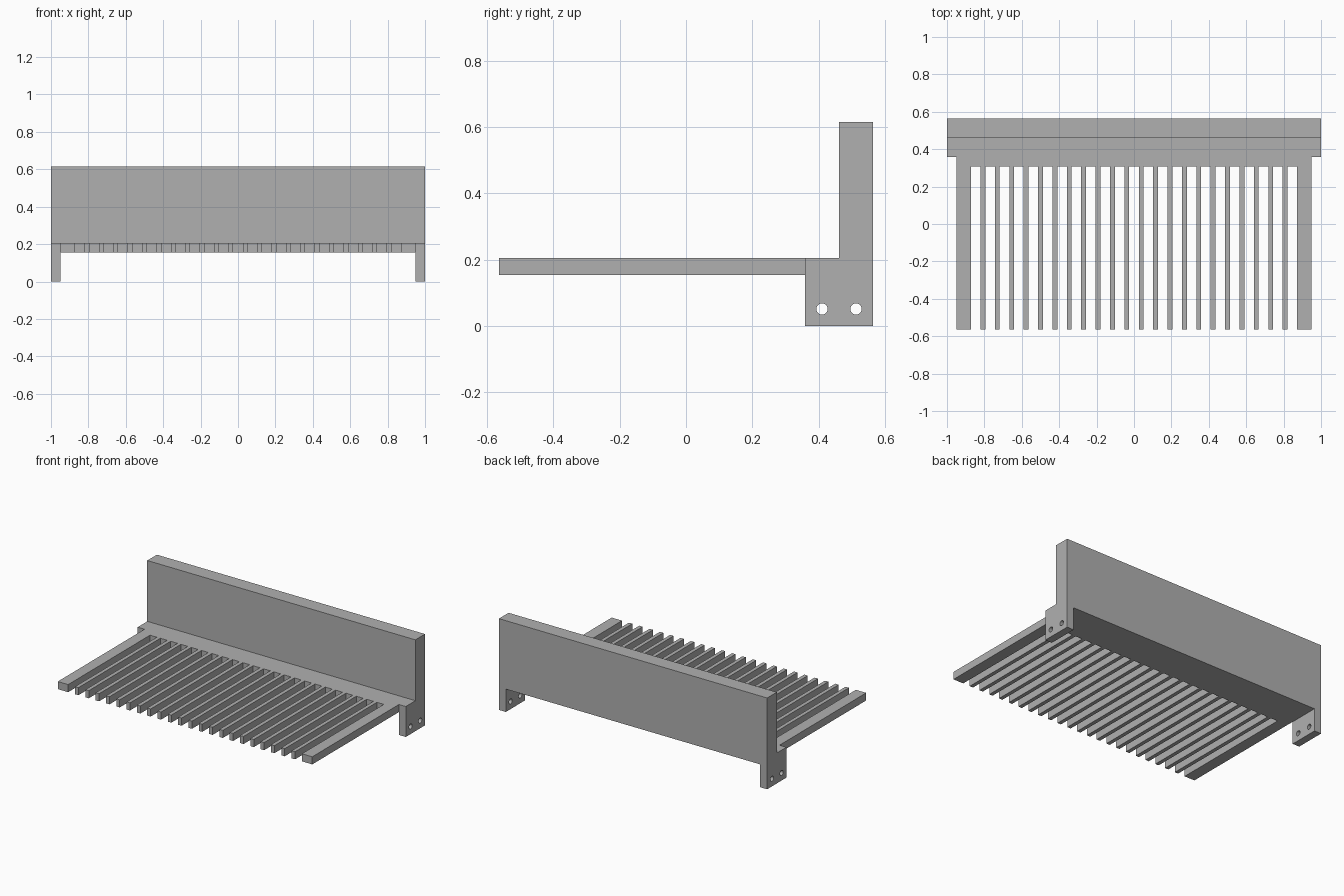
import bpy
import bmesh
from math import pi
from mathutils import Matrix

if "Cube" in bpy.data.objects:
    bpy.data.objects.remove(bpy.data.objects["Cube"], do_unlink=True)

# Everything sits on a regular module
U = 2 / 78
BACK = 22 * U
FRONT = -BACK
LEDGE = BACK - 8 * U      # front of the end brackets
WALL = BACK - 4 * U       # front of the upright wall
ROOT = BACK - 10 * U      # where the slots end
LOW, HIGH, TOP = 6 * U, 8 * U, 24 * U
INNER = 1 - 2 * U         # inside faces of the brackets
TINES = 22

grey = bpy.data.materials.new("mid grey")
grey.use_nodes = True
colour = (0.434, 0.434, 0.434, 1)
grey.diffuse_color = colour
grey.node_tree.nodes["Principled BSDF"].inputs["Base Color"].default_value = colour


def add_object(name, bm):
    bmesh.ops.recalc_face_normals(bm, faces=bm.faces)
    mesh = bpy.data.meshes.new(name)
    bm.to_mesh(mesh)
    bm.free()
    mesh.materials.append(grey)
    obj = bpy.data.objects.new(name, mesh)
    bpy.context.collection.objects.link(obj)
    return obj


def prism(name, outline, depth):
    bm = bmesh.new()
    face = bm.faces.new([bm.verts.new(p) for p in outline])
    ext = bmesh.ops.extrude_face_region(bm, geom=[face])
    verts = [g for g in ext["geom"] if isinstance(g, bmesh.types.BMVert)]
    bmesh.ops.translate(bm, verts=verts, vec=depth)
    return add_object(name, bm)


def combine(target, helper, operation):
    mod = target.modifiers.new(operation.title(), 'BOOLEAN')
    mod.operation = operation
    mod.solver = 'EXACT'
    mod.object = helper
    bpy.context.view_layer.objects.active = target
    bpy.ops.object.modifier_apply(modifier=mod.name)
    bpy.data.objects.remove(helper, do_unlink=True)


# Stepped wall and brackets: one side profile swept across the width
profile = [(LEDGE, 0), (BACK, 0), (BACK, TOP), (WALL, TOP), (WALL, HIGH), (LEDGE, HIGH)]
rack = prism("slatted_rack", [(-1, y, z) for y, z in profile], (2, 0, 0))

# Opening between the two brackets
y0, y1 = LEDGE - U, BACK + U
opening = prism("opening_cutter",
                [(-INNER, y0, -U), (INNER, y0, -U), (INNER, y1, -U), (-INNER, y1, -U)],
                (0, 0, LOW + U))
combine(rack, opening, 'DIFFERENCE')

# Two mounting holes through each bracket
bm = bmesh.new()
for y in (BACK - 2 * U, BACK - 6 * U):
    place = Matrix.Translation((0, y, 2 * U)) @ Matrix.Rotation(pi / 2, 4, 'Y')
    bmesh.ops.create_cone(bm, cap_ends=True, segments=32, radius1=0.017,
                          radius2=0.017, depth=3, matrix=place)
combine(rack, add_object("hole_cutter", bm), 'DIFFERENCE')

# Comb of slats: wide outer arms with narrow tines between them
spans = [(-INNER, -INNER + 3 * U)]
for i in range(TINES):
    x = -INNER + (5 + 3 * i) * U
    spans.append((x, x + U))
spans.append((INNER - 3 * U, INNER))
outline = [(INNER, WALL, LOW), (-INNER, WALL, LOW)]
for i, (a, b) in enumerate(spans):
    if i:
        outline.append((a, ROOT, LOW))
    outline += [(a, FRONT, LOW), (b, FRONT, LOW)]
    if i < len(spans) - 1:
        outline.append((b, ROOT, LOW))
comb = prism("comb", outline, (0, 0, HIGH - LOW))
combine(rack, comb, 'UNION')
